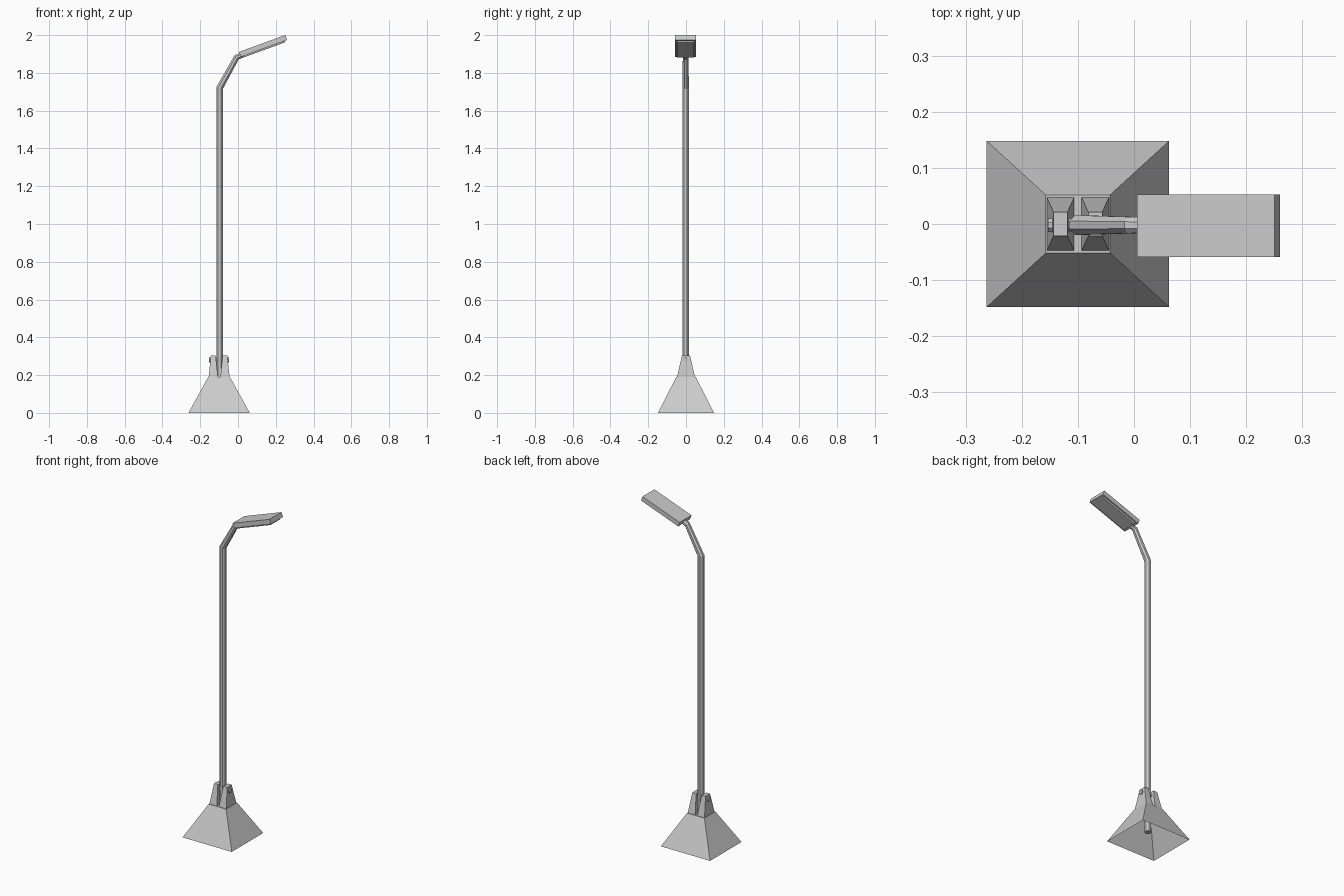
import bpy, bmesh, math
from mathutils import Vector

if "Cube" in bpy.data.objects:
    bpy.data.objects.remove(bpy.data.objects["Cube"])

CX, CY = -0.1, 0.0   # axis of the base and clamps


def make(name, rings, cap_start=True, cap_end=True):
    """Skin a list of equal-sized vertex rings into a mesh object."""
    bm = bmesh.new()
    loops = [[bm.verts.new(p) for p in ring] for ring in rings]
    n = len(loops[0])
    for a, b in zip(loops, loops[1:]):
        for i in range(n):
            j = (i + 1) % n
            bm.faces.new((a[i], a[j], b[j], b[i]))
    if cap_start:
        bm.faces.new(loops[0][::-1])
    if cap_end:
        bm.faces.new(loops[-1])
    bmesh.ops.recalc_face_normals(bm, faces=bm.faces[:])
    me = bpy.data.meshes.new(name)
    bm.to_mesh(me)
    bm.free()
    ob = bpy.data.objects.new(name, me)
    bpy.context.collection.objects.link(ob)
    return ob


def rect(x, y, hx, hy, z):
    return [Vector((x + sx * hx, y + sy * hy, z))
            for sx, sy in ((-1, -1), (1, -1), (1, 1), (-1, 1))]


def tube(name, path, sides=8):
    """Sweep a polygon along (x, z, radius) points with mitred bends."""
    pts = [Vector((x, 0, z)) for x, z, r in path]
    rings = []
    for i, p in enumerate(pts):
        d0 = (p - pts[i - 1]).normalized() if i else (pts[1] - p).normalized()
        d1 = (pts[i + 1] - p).normalized() if i < len(pts) - 1 else d0
        t = (d0 + d1).normalized()
        side = Vector((t.z, 0, -t.x)) / t.dot(d0)
        r = path[i][2]
        rings.append([p + side * r * math.cos(a) + Vector((0, r * math.sin(a) - 0.002, 0))
                      for a in (2 * math.pi * (k + 0.5) / sides for k in range(sides))])
    return make(name, rings)


# Hollow pyramid base, open underneath
make("base", [rect(CX, CY, 0.1625, 0.148, 0), rect(CX, CY, 0.0575, 0.052, 0.19)],
     cap_start=False)

# Pair of tapered clamps with bolts on either side of the pole
for s, label in ((-1, "left"), (1, "right")):
    x = CX + s * 0.031
    make(label + "_clamp", [rect(x, CY, 0.0245, 0.048, 0.188),
                            rect(x, CY, 0.0125, 0.021, 0.305)])
    tube(label + "_bolt", [(x - 0.022, 0.28, 0.013), (x + 0.022, 0.28, 0.013)])

# Bent pole, narrowing where it enters the lamp head
ANG = math.radians(20)
tube("pole", [(-0.0975, 0.05, 0.019), (-0.0975, 1.72, 0.019),
              (-0.007, 1.883, 0.016), (0.05, 1.904, 0.013)])


# Lamp head, tilted up, with a slimmer light panel underneath
def tilted(u, v, hy):
    x = 0.005 + u * math.cos(ANG) - v * math.sin(ANG)
    z = 1.911 + u * math.sin(ANG) + v * math.cos(ANG)
    return [Vector((x, -0.003 + s * hy, z)) for s in (-1, 1)]


def slab(name, u0, u1, v0, v1, hy, inset=0.0):
    rings = []
    for v, k in ((v0, 0), (v1, inset)):
        a, b = tilted(u0 + k, v, hy - k)
        d, c = tilted(u1 - k, v, hy - k)
        rings.append([a, b, c, d])
    make(name, rings)


slab("lamp_head", 0, 0.261, 0, -0.028, 0.056)
slab("light_panel", 0.012, 0.249, -0.026, -0.036, 0.047, 0.003)
